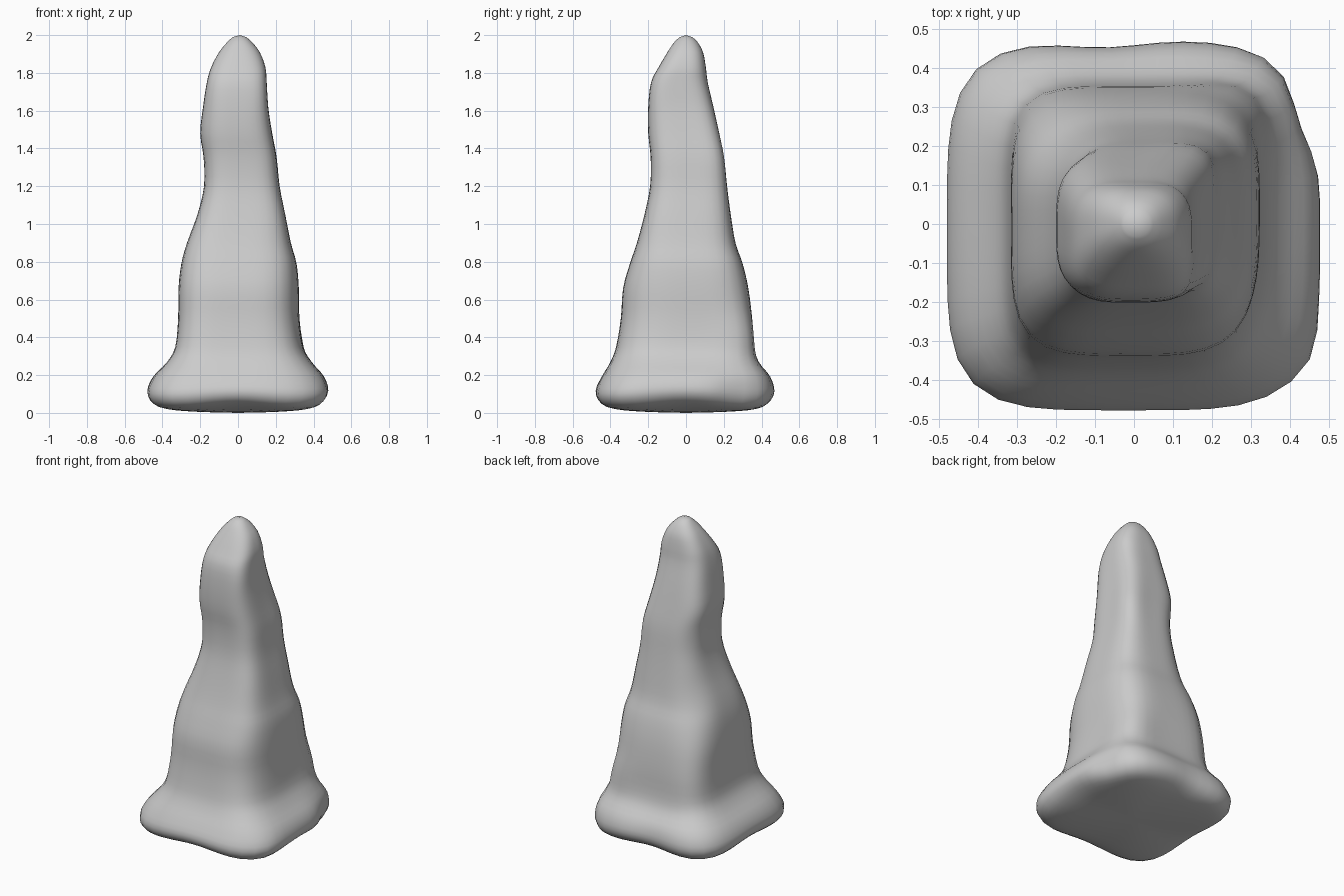
import bpy, bmesh, math

if "Cube" in bpy.data.objects:
    bpy.data.objects.remove(bpy.data.objects["Cube"])

# Height, left, right, front, back extents, corner squareness
LEVELS = [
    (0.006, .20, .20, .20, .20, 3.0), (0.02, .36, .35, .36, .36, 3.6),
    (0.05, .45, .44, .45, .44, 4.0), (0.11, .48, .478, .478, .472, 4.0),
    (0.19, .448, .455, .445, .448, 4.0), (0.27, .375, .39, .40, .385, 4.0),
    (0.35, .332, .345, .37, .36, 4.0), (0.50, .317, .325, .345, .35, 4.0),
    (0.66, .315, .322, .333, .33, 4.0), (0.79, .30, .31, .297, .30, 4.0),
    (0.90, .27, .28, .26, .262, 4.0), (1.05, .215, .25, .22, .237, 4.0),
    (1.20, .18, .22, .19, .217, 3.8), (1.35, .182, .203, .187, .20, 3.8),
    (1.48, .20, .18, .20, .175, 3.6), (1.62, .185, .16, .20, .145, 3.4),
    (1.75, .165, .152, .185, .115, 3.2), (1.83, .142, .145, .145, .105, 3.0),
    (1.91, .10, .115, .098, .09, 2.6), (1.965, .055, .072, .06, .06, 2.3),
    (1.99, .027, .042, .032, .032, 2.0),
]
# Dents and bulges: direction, angular width, height, height width, amount
BUMPS = [
    (33, .22, .10, .14, -.08), (50, .3, .10, .12, -.02), (100, .3, .10, .12, -.04),
    (225, .3, .10, .14, .015), (-36, .15, .10, .12, .02),
    (45, .3, .38, .15, .08), (225, .3, .38, .2, .03), (135, .3, .42, .2, .03),
    (-40, .35, .62, .3, -.04), (135, .35, .95, .22, -.09), (135, .3, 1.3, .15, -.05),
    (45, .35, 1.4, .25, .07), (225, .3, 1.5, .15, -.04), (-45, .3, 1.68, .12, .04),
]
SEG, STEPS = 48, 3


def spline(a, b, c, d, t):
    return tuple(q + 0.5 * t * (r - p + t * (2*p - 5*q + 4*r - s + t * (3*(q - r) + s - p)))
                 for p, q, r, s in zip(a, b, c, d))


def bump(a, z, deg, width, height, spread, amount):
    d = (a - math.radians(deg) + math.pi) % (2 * math.pi) - math.pi
    return amount * math.exp(-(d / width) ** 2 - ((z - height) / spread) ** 2)


def ring(level):
    z, left, right, front, back, n = level
    pts = []
    for i in range(SEG):
        a = 2 * math.pi * i / SEG
        c, s = math.cos(a), math.sin(a)
        r = (abs(c) ** n + abs(s) ** n) ** (-1 / n)
        r *= 1 + sum(bump(a, z, *b) for b in BUMPS)
        # ellipse-like blend between opposite extents
        x = r * c * ((right + left) / 2) + (right - left) / 2
        y = r * s * ((back + front) / 2) + (back - front) / 2
        lift = 0.015 * math.cos(4 * a) * max(0, 1 - z / 0.25) * min(1, z / 0.04)
        pts.append((x, y, z + lift))
    return pts


# Body: smooth loft through the levels
rows = []
for k in range(len(LEVELS) - 1):
    quad = [LEVELS[min(max(k + o, 0), len(LEVELS) - 1)] for o in (-1, 0, 1, 2)]
    rows += [spline(*quad, j / STEPS) for j in range(STEPS)]
rows.append(LEVELS[-1])

bm = bmesh.new()
rings = [[bm.verts.new(p) for p in ring(r)] for r in rows]
for lo, hi in zip(rings, rings[1:]):
    for i in range(SEG):
        j = (i + 1) % SEG
        bm.faces.new((lo[i], lo[j], hi[j], hi[i]))
bottom = bm.verts.new((0, 0, 0))
tip = bm.verts.new((0.01, 0, 2))
for i in range(SEG):
    j = (i + 1) % SEG
    bm.faces.new((rings[0][j], rings[0][i], bottom))
    bm.faces.new((rings[-1][i], rings[-1][j], tip))
for f in bm.faces:
    f.smooth = True
bmesh.ops.recalc_face_normals(bm, faces=bm.faces)

mesh = bpy.data.meshes.new("rock_spire")
bm.to_mesh(mesh)
bm.free()
mat = bpy.data.materials.new("stone grey")
mat.diffuse_color = (0.6, 0.6, 0.6, 1)
mat.use_nodes = True
mat.node_tree.nodes["Principled BSDF"].inputs["Base Color"].default_value = mat.diffuse_color
mesh.materials.append(mat)
bpy.context.collection.objects.link(bpy.data.objects.new("rock_spire", mesh))
